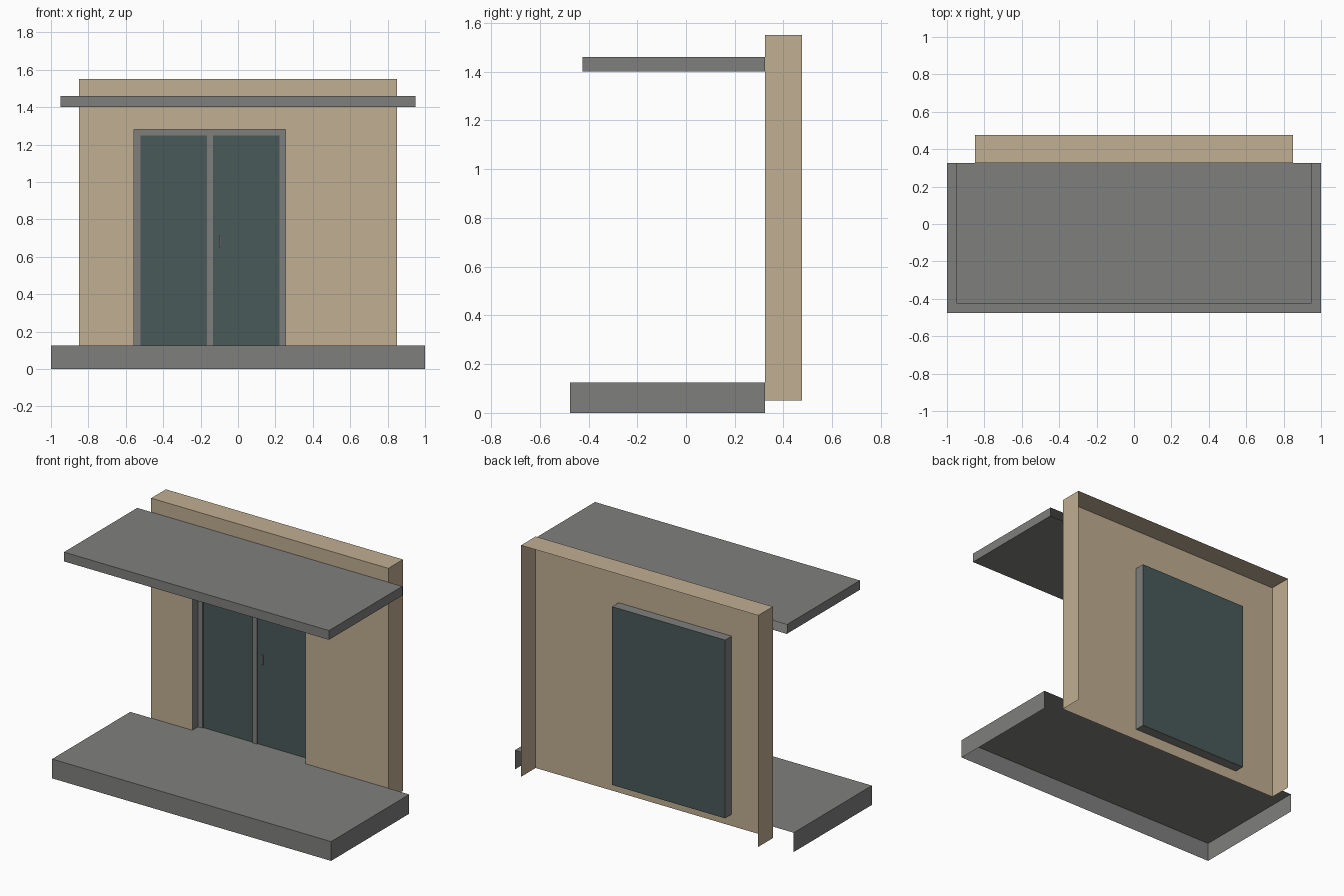
import bpy
import bmesh
from mathutils import Vector

cube = bpy.data.objects.get("Cube")
if cube:
    bpy.data.objects.remove(cube, do_unlink=True)


def material(name, rgb):
    m = bpy.data.materials.new(name)
    m.use_nodes = True
    m.diffuse_color = (*rgb, 1)
    bsdf = next(n for n in m.node_tree.nodes if n.type == 'BSDF_PRINCIPLED')
    bsdf.inputs["Base Color"].default_value = (*rgb, 1)
    return m


GREY = material("concrete grey", (0.212, 0.212, 0.208))
TAN = material("tan wall", (0.527, 0.424, 0.287))
GLASS = material("dark teal glass", (0.067, 0.100, 0.100))
METAL = material("handle metal", (0.33, 0.29, 0.28))

SIDES = {"left": Vector((1, 0, 0)), "right": Vector((-1, 0, 0)),
         "front": Vector((0, -1, 0)), "back": Vector((0, 1, 0)),
         "top": Vector((0, 0, 1)), "bottom": Vector((0, 0, -1))}


def box_mesh(x, y, z, missing=()):
    """Box between the given ranges, leaving out the named sides."""
    bm = bmesh.new()
    bmesh.ops.create_cube(bm, size=1)
    for v in bm.verts:
        v.co = [a + (c + 0.5) * (b - a) for c, (a, b) in zip(v.co, (x, y, z))]
    bm.normal_update()
    gone = [f for f in bm.faces
            if any(f.normal.dot(SIDES[s]) > 0.9 for s in missing)]
    bmesh.ops.delete(bm, geom=gone, context='FACES')
    return bm


def finish(bm, name, *mats):
    me = bpy.data.meshes.new(name)
    bm.to_mesh(me)
    bm.free()
    for m in mats:
        me.materials.append(m)
    ob = bpy.data.objects.new(name, me)
    bpy.context.collection.objects.link(ob)
    return ob


WALL_Y, WALL_BACK = 0.325, 0.475
GLASS_Y, FRAME_Y = 0.392, 0.384
DOOR_X, DOOR_Z = (-0.555, 0.255), (0.125, 1.28)
BAR = 0.033

# Porch floor and canopy, open where they meet the wall
finish(box_mesh((-1, 1), (-0.475, WALL_Y), (0, 0.125), ("back", "bottom")),
       "porch_floor", GREY)
finish(box_mesh((-0.95, 0.95), (-0.425, WALL_Y), (1.4, 1.46), ("back",)),
       "canopy", GREY)

# Wall shell with the doorway cut out of its front sheet
bm = box_mesh((-0.85, 0.85), (WALL_Y, WALL_BACK), (0.05, 1.55), ("back", "bottom"))
cuts = [((x, 0, 0), (1, 0, 0)) for x in DOOR_X] + [((0, 0, z), (0, 0, 1)) for z in DOOR_Z]
for co, no in cuts:
    bmesh.ops.bisect_plane(bm, geom=bm.verts[:] + bm.edges[:] + bm.faces[:],
                           plane_co=co, plane_no=no)
hole = []
for f in bm.faces:
    c = f.calc_center_median()
    if (f.normal.y < -0.9 and DOOR_X[0] < c.x < DOOR_X[1]
            and DOOR_Z[0] < c.z < DOOR_Z[1]):
        hole.append(f)
bmesh.ops.delete(bm, geom=hole, context='FACES')
finish(bm, "wall", TAN)

# Door recess: grey reveals with a glass back
bm = box_mesh(DOOR_X, (WALL_Y, GLASS_Y), DOOR_Z, ("front",))
for f in bm.faces:
    f.material_index = int(f.normal.y > 0.9)
bmesh.ops.reverse_faces(bm, faces=bm.faces[:])
finish(bm, "door_recess", GREY, GLASS)

# Door frame bars, open where they touch the recess
middle = sum(DOOR_X) / 2
top = DOOR_Z[1] - BAR
bars = {
    "frame_right": ((DOOR_X[0], DOOR_X[0] + BAR), (DOOR_Z[0], top), ("right", "top")),
    "frame_left": ((DOOR_X[1] - BAR, DOOR_X[1]), (DOOR_Z[0], top), ("left", "top")),
    "frame_middle": ((middle - BAR / 2, middle + BAR / 2), (DOOR_Z[0], top), ("top",)),
    "frame_top": (DOOR_X, (top, DOOR_Z[1]), ("left", "right", "top")),
}
for name, (x, z, missing) in bars.items():
    finish(box_mesh(x, (FRAME_Y, GLASS_Y), z, missing + ("back", "bottom") if name != "frame_top"
                    else missing + ("back",)), name, GREY)

# Door handle
finish(box_mesh((-0.1, -0.09), (FRAME_Y - 0.005, GLASS_Y), (0.65, 0.715), ("back",)),
       "door_handle", METAL)
